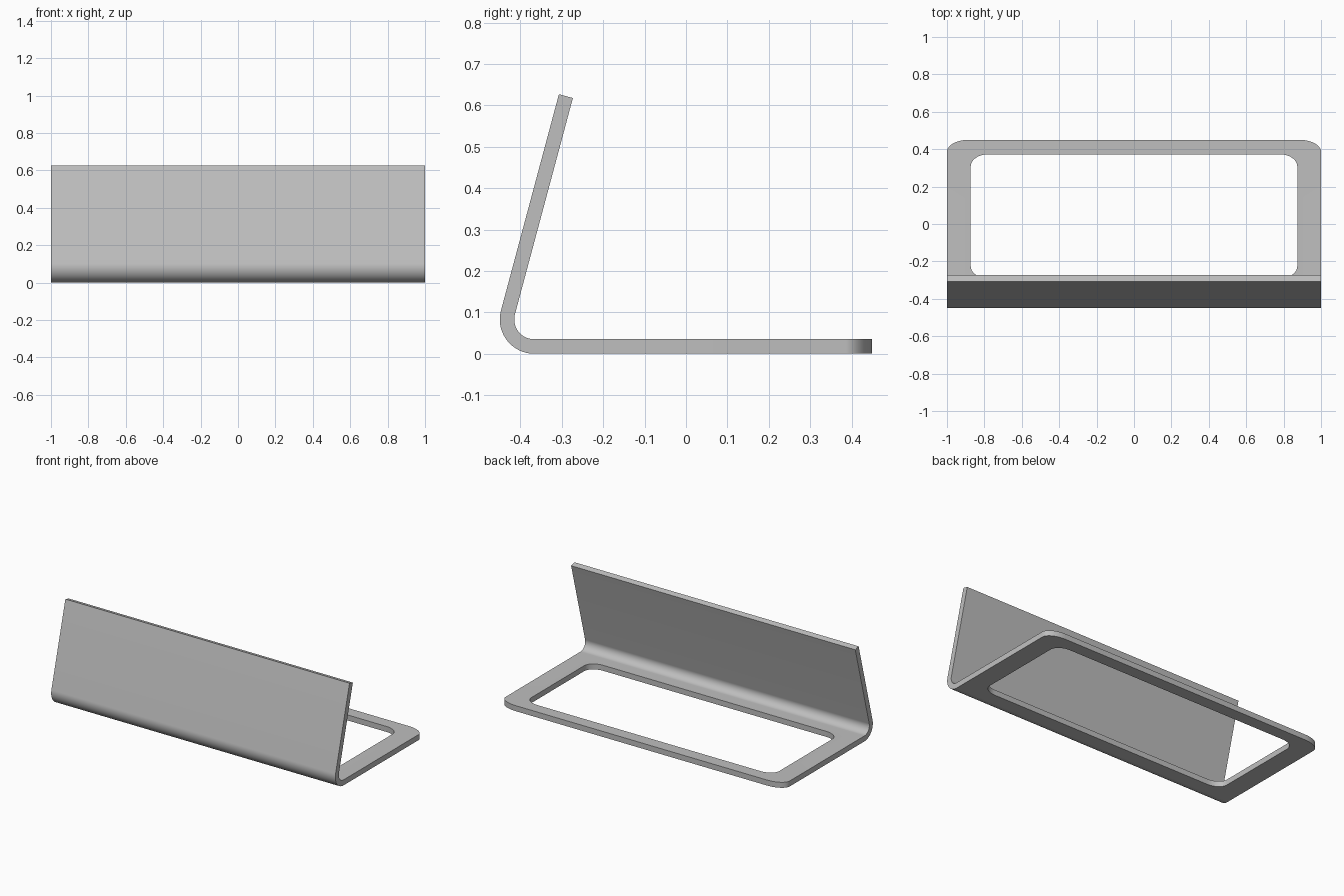
import bpy
import bmesh
from math import cos, sin, pi, radians
from mathutils import Vector

if "Cube" in bpy.data.objects:
    bpy.data.objects.remove(bpy.data.objects["Cube"], do_unlink=True)

# Main dimensions
HALF_W, HALF_D = 1.0, 0.45
THICK, BEND_R = 0.035, 0.083
LEAN = radians(15)
UPRIGHT_LEN = 0.541
BEND_STEPS, CORNER_STEPS = 20, 14

grey = bpy.data.materials.new("satin grey")
grey.use_nodes = True
colour = (0.52, 0.52, 0.52, 1)
grey.diffuse_color = colour
grey.node_tree.nodes["Principled BSDF"].inputs["Base Color"].default_value = colour


def prism(name, points, sweep):
    """Extrude a closed outline along a vector into a solid."""
    bm = bmesh.new()
    face = bm.faces.new([bm.verts.new(p) for p in points])
    new = bmesh.ops.extrude_face_region(bm, geom=[face])["geom"]
    bmesh.ops.translate(bm, vec=sweep, verts=[g for g in new if isinstance(g, bmesh.types.BMVert)])
    bmesh.ops.recalc_face_normals(bm, faces=bm.faces)
    mesh = bpy.data.meshes.new(name)
    bm.to_mesh(mesh)
    bm.free()
    mesh.materials.append(grey)
    obj = bpy.data.objects.new(name, mesh)
    bpy.context.collection.objects.link(obj)
    return obj


def rounded_outline(half_x, y0, y1, rx, ry, z):
    """Rectangle with elliptical corners, in the xy plane."""
    points = []
    for quarter, (sx, top) in enumerate([(1, True), (-1, True), (-1, False), (1, False)]):
        cx = sx * (half_x - rx)
        cy = y1 - ry if top else y0 + ry
        for i in range(CORNER_STEPS + 1):
            a = (quarter + i / CORNER_STEPS) * pi / 2
            points.append((cx + rx * cos(a), cy + ry * sin(a), z))
    return points


def carve(obj, cutter, operation):
    """Apply a boolean and discard the cutter."""
    cutter.hide_render = True
    mod = obj.modifiers.new("carve", "BOOLEAN")
    mod.operation, mod.object, mod.solver = operation, cutter, "EXACT"
    bpy.context.view_layer.objects.active = obj
    bpy.ops.object.modifier_apply(modifier=mod.name)
    bpy.data.objects.remove(cutter, do_unlink=True)


# Side profile: flat base, rounded bend, leaning upright
def bend_path(radius):
    cy, cz = BEND_R - HALF_D, BEND_R
    path = [Vector((-HALF_W, HALF_D, cz - radius))]
    for i in range(BEND_STEPS + 1):
        a = -pi / 2 - (pi - pi / 2 + LEAN) * i / BEND_STEPS
        path.append(Vector((-HALF_W, cy + radius * cos(a), cz + radius * sin(a))))
    path.append(path[-1] + UPRIGHT_LEN * Vector((0, sin(LEAN), cos(LEAN))))
    return path


profile = bend_path(BEND_R) + bend_path(BEND_R - THICK)[::-1]
stand = prism("bent_plate_stand", profile, (2 * HALF_W, 0, 0))

# Rounded back corners of the base
corner_cutter = prism("corner_cutter", rounded_outline(HALF_W + 0.0002, -1, HALF_D, 0.115, 0.065, -0.5), (0, 0, 2))
carve(stand, corner_cutter, "INTERSECT")

# Rounded window through the base
window_cutter = prism("window_cutter", rounded_outline(0.873, -0.29, 0.372, 0.09, 0.065, -0.1), (0, 0, 0.2))
carve(stand, window_cutter, "DIFFERENCE")

# Smooth the bends, keep plate edges crisp
bpy.ops.object.select_all(action="DESELECT")
stand.select_set(True)
bpy.context.view_layer.objects.active = stand
bpy.ops.object.shade_smooth_by_angle(angle=radians(30))
